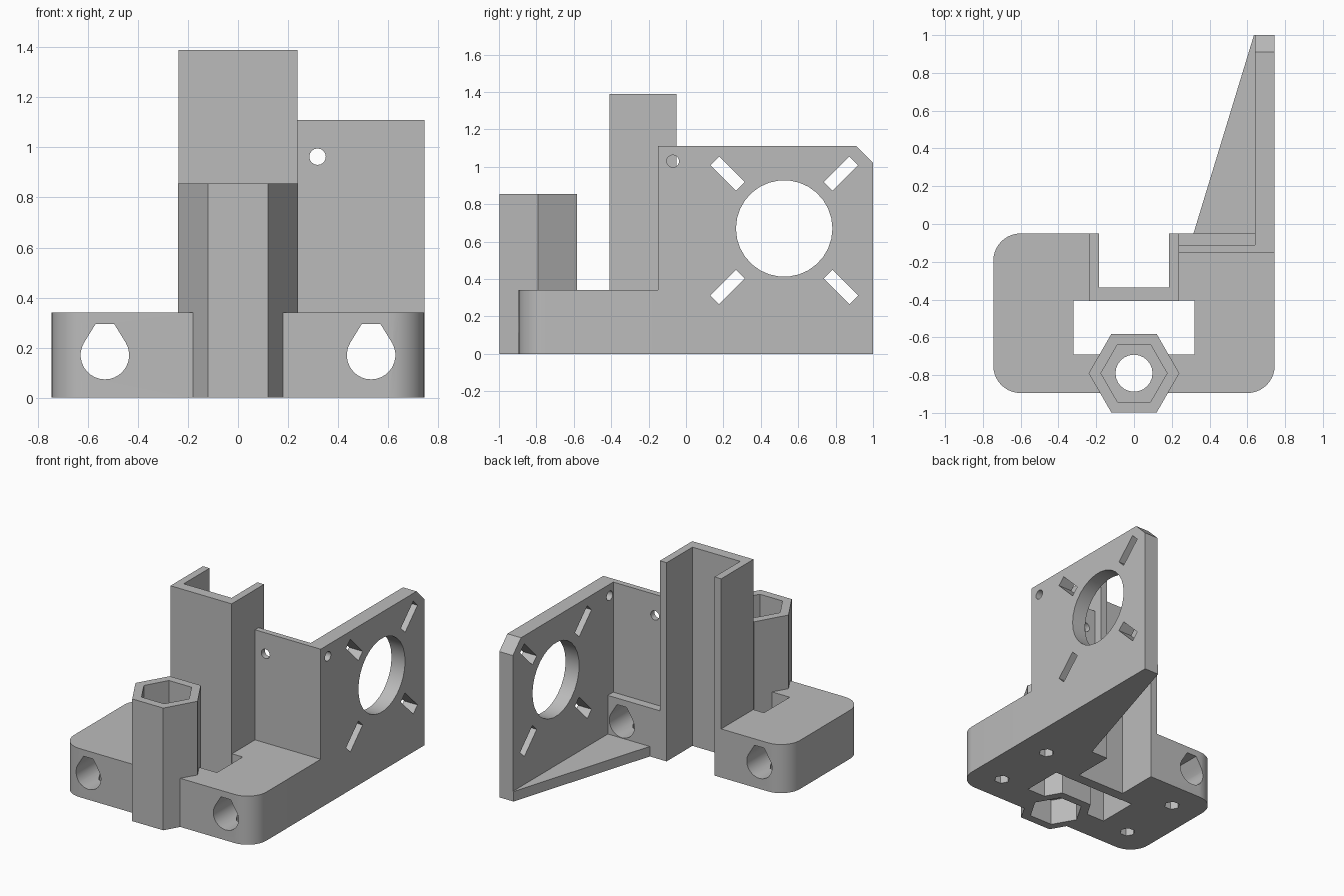
import bpy, bmesh
from math import sin, cos, radians, pi
from mathutils import Matrix, Vector

if "Cube" in bpy.data.objects:
    bpy.data.objects.remove(bpy.data.objects["Cube"])

grey = bpy.data.materials.new("grey plastic")
grey.use_nodes = True
grey.diffuse_color = (0.5, 0.5, 0.5, 1)
grey.node_tree.nodes["Principled BSDF"].inputs["Base Color"].default_value = (0.5, 0.5, 0.5, 1)


def prism(name, points, lo, hi, axis="z"):
    """Extrude a closed 2D profile along an axis: xy for z, xz for y, yz for x."""
    place = {"x": lambda a, b, t: (t, a, b),
             "y": lambda a, b, t: (a, t, b),
             "z": lambda a, b, t: (a, b, t)}[axis]
    bm = bmesh.new()
    face = bm.faces.new([bm.verts.new(place(a, b, lo)) for a, b in points])
    top = bmesh.ops.extrude_face_region(bm, geom=[face])["geom"]
    shift = Vector(place(0, 0, hi - lo))
    bmesh.ops.translate(bm, vec=shift, verts=[g for g in top if isinstance(g, bmesh.types.BMVert)])
    bmesh.ops.recalc_face_normals(bm, faces=bm.faces)
    mesh = bpy.data.meshes.new(name)
    bm.to_mesh(mesh)
    bm.free()
    mesh.materials.append(grey)
    ob = bpy.data.objects.new(name, mesh)
    bpy.context.collection.objects.link(ob)
    return ob


def rect(a0, b0, a1, b1):
    return [(a0, b0), (a1, b0), (a1, b1), (a0, b1)]


def arc(a, b, r, start, end, steps):
    angles = [radians(start + (end - start) * i / steps) for i in range(steps + 1)]
    return [(a + r * cos(t), b + r * sin(t)) for t in angles]


def ring(a, b, r, sides):
    return arc(a, b, r, 0, 360, sides)[:-1]


def combine(body, tool, operation):
    """Apply a boolean and discard the helper."""
    mod = body.modifiers.new("bool", "BOOLEAN")
    mod.operation, mod.object, mod.solver = operation, tool, "EXACT"
    bpy.context.view_layer.objects.active = body
    bpy.ops.object.modifier_apply(modifier=mod.name)
    bpy.data.objects.remove(tool)


HALF, FRONT, BACK, R = 0.745, -0.895, -0.05, 0.145
NUT_Y = -0.79

# Base block with three rounded corners
outline = (arc(-HALF + R, FRONT + R, R, 180, 270, 10)
           + arc(HALF - R, FRONT + R, R, 270, 360, 10)
           + [(HALF, BACK)]
           + arc(-HALF + R, BACK - R, R, 90, 180, 10))
bracket = prism("motor_bracket", outline, 0, 0.34)
combine(bracket, prism("pocket", rect(-0.32, -0.69, 0.32, -0.405), -0.1, 0.5), "DIFFERENCE")

# Solid parts: channel, nut column, back wall, motor plate, floor gusset
plate = [(-0.15, 0), (1, 0), (1, 1.02), (0.91, 1.11), (-0.15, 1.11)]
solids = [
    prism("channel", rect(-0.237, -0.408, 0.237, BACK), 0, 1.39),
    prism("nut_column", ring(0, NUT_Y, 0.24, 6), 0, 0.855),
    prism("back_wall", rect(0.2, -0.15, 0.7, -0.11), 0.2, 1.11),
    prism("motor_plate", plate, 0.64, HALF, "x"),
    prism("floor_gusset", [(0.315, BACK), (0.315, -0.1), (0.7, -0.1), (0.7, 1), (0.635, 1)], 0, 0.07),
]
for part in solids:
    combine(bracket, part, "UNION")

# Channel slot, nut traps and lead screw hole
cuts = [
    prism("slot", rect(-0.185, -0.335, 0.185, 0.1), -0.1, 1.5),
    prism("lower_nut_trap", ring(0, NUT_Y, 0.175, 6), -0.1, 0.18),
    prism("upper_nut_trap", ring(0, NUT_Y, 0.175, 6), 0.23, 1),
    prism("screw_hole", ring(0, NUT_Y, 0.098, 24), -0.2, 0.4),
]

# Teardrop rod holes with small hex traps underneath
for x in (-0.532, 0.532):
    drop = arc(x, 0.17, 0.097, 150, 390, 20) + [(x + 0.037, 0.295), (x - 0.037, 0.295)]
    cuts.append(prism("rod_hole", drop, -1.1, 0.1, "y"))
    for y in (-0.7, -0.25):
        cuts.append(prism("hex_trap", ring(x, y, 0.05, 6), -0.1, 0.16))

# Motor opening, diagonal slots and fixing holes
MY, MZ = 0.525, 0.67
cuts.append(prism("motor_hole", ring(MY, MZ, 0.258, 30), 0.5, 0.9, "x"))
for sy in (-1, 1):
    for sz in (-1, 1):
        spin = Matrix.Rotation(sy * sz * pi / 4, 2)
        centre = Vector((MY + sy * 0.303, MZ - 0.01 + sz * 0.303))
        pts = [tuple(centre + spin @ Vector(p)) for p in rect(-0.097, -0.033, 0.097, 0.033)]
        cuts.append(prism("motor_slot", pts, 0.5, 0.9, "x"))
cuts.append(prism("plate_hole", ring(-0.07, 1.03, 0.033, 16), 0.5, 0.9, "x"))
cuts.append(prism("wall_hole", ring(0.318, 0.963, 0.033, 16), -0.3, 0.05, "y"))
for tool in cuts:
    combine(bracket, tool, "DIFFERENCE")

# Smooth the curved walls, keep edges sharp
bpy.ops.object.select_all(action="DESELECT")
bracket.select_set(True)
bpy.context.view_layer.objects.active = bracket
bpy.ops.object.shade_smooth_by_angle(angle=radians(25))
